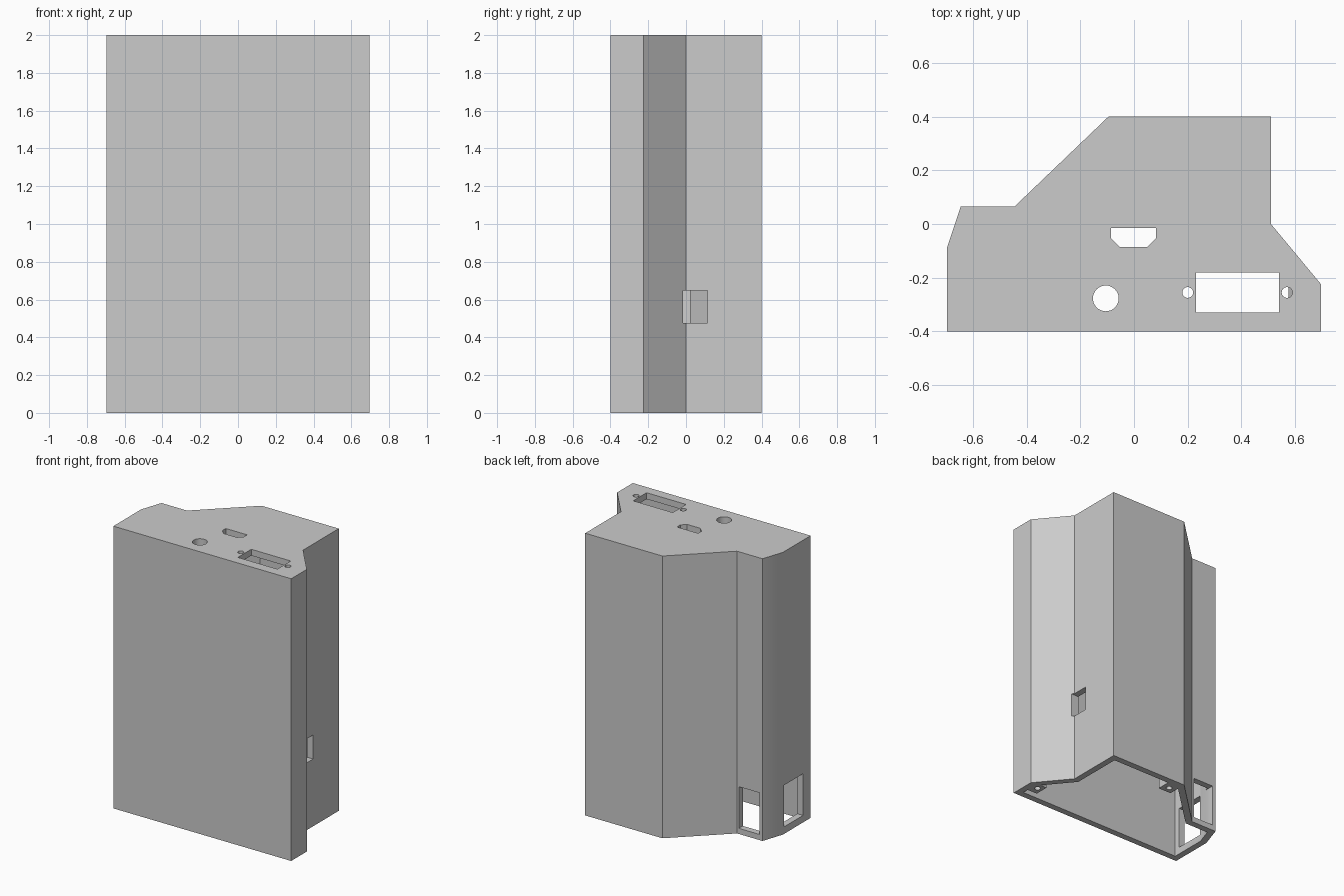
import bpy
import bmesh
import math
from mathutils import Vector

if "Cube" in bpy.data.objects:
    bpy.data.objects.remove(bpy.data.objects["Cube"])

HEIGHT, WALL = 2.0, 0.045

grey = bpy.data.materials.new("matte grey plastic")
grey.use_nodes = True
grey.diffuse_color = (0.6, 0.6, 0.6, 1)
grey.node_tree.nodes["Principled BSDF"].inputs["Base Color"].default_value = (0.6, 0.6, 0.6, 1)


def prism(name, points, z0, z1):
    """Extrude a plan outline between two heights."""
    bm = bmesh.new()
    face = bm.faces.new([bm.verts.new((x, y, z0)) for x, y in points])
    top = bmesh.ops.extrude_face_region(bm, geom=[face])["geom"]
    moved = [v for v in top if isinstance(v, bmesh.types.BMVert)]
    bmesh.ops.translate(bm, verts=moved, vec=(0, 0, z1 - z0))
    bmesh.ops.recalc_face_normals(bm, faces=bm.faces)
    mesh = bpy.data.meshes.new(name)
    bm.to_mesh(mesh)
    bm.free()
    mesh.materials.append(grey)
    obj = bpy.data.objects.new(name, mesh)
    bpy.context.collection.objects.link(obj)
    return obj


def rect(x0, x1, y0, y1):
    return [(x0, y0), (x1, y0), (x1, y1), (x0, y1)]


def circle(x, y, r, sides=32):
    angles = [math.tau * i / sides for i in range(sides)]
    return [(x + r * math.cos(a), y + r * math.sin(a)) for a in angles]


def inset(points, dist):
    """Offset a counter-clockwise outline inwards by an even distance."""
    pts = [Vector(p) for p in points]
    result = []
    for i, p in enumerate(pts):
        a = (p - pts[i - 1]).normalized()
        b = (pts[(i + 1) % len(pts)] - p).normalized()
        na, nb = Vector((-a.y, a.x)), Vector((-b.y, b.x))
        result.append(p + (na + nb) * dist / (1 + na.dot(nb)))
    return result


def combine(target, tool, operation):
    """Apply a boolean and discard the tool."""
    tool.hide_render = True
    mod = target.modifiers.new(operation.lower(), "BOOLEAN")
    mod.operation, mod.object, mod.solver = operation, tool, "EXACT"
    bpy.context.view_layer.objects.active = target
    bpy.ops.object.modifier_apply(modifier=mod.name)
    bpy.data.objects.remove(tool)


# Hollow housing, open at the bottom
outline = [(-0.697, -0.4), (0.697, -0.4), (0.697, -0.225), (0.51, 0), (0.51, 0.4),
           (-0.095, 0.4), (-0.445, 0.065), (-0.645, 0.065), (-0.697, -0.09)]
housing = prism("housing", outline, 0, HEIGHT)
combine(housing, prism("cavity", inset(outline, WALL), -0.1, HEIGHT - WALL), "DIFFERENCE")

# Screw bosses at the rim, with tops sloping up into the walls
for area, axis, screw in ((rect(0.575, 0.665, -0.31, -0.21), 0, (0.615, -0.255)),
                          (rect(-0.095, 0.005, 0.26, 0.375), 1, (-0.045, 0.305))):
    boss = prism("screw_boss", area, 0, 0.2)
    free_edge = min(p[axis] for p in area)
    for v in boss.data.vertices:
        if v.co.z > 0.1 and abs(v.co[axis] - free_edge) < 0.001:
            v.co.z = 0.06
    combine(housing, boss, "UNION")
    combine(housing, prism("screw_hole", circle(*screw, 0.02), -0.1, 0.05), "DIFFERENCE")

# Connector openings through the top
display_port = [(-0.085, -0.015), (-0.085, -0.053), (-0.053, -0.085),
                (0.05, -0.085), (0.082, -0.053), (0.082, -0.015)]
for points in (display_port, rect(0.23, 0.54, -0.33, -0.18), circle(-0.105, -0.277, 0.048),
               circle(0.2, -0.255, 0.02), circle(0.57, -0.255, 0.02)):
    combine(housing, prism("top_cutter", points, HEIGHT - 0.15, HEIGHT + 0.1), "DIFFERENCE")

# Openings in the side walls
for points, z0, z1 in ((rect(-0.62, -0.46, -0.02, 0.1), 0.04, 0.335),
                       (rect(-0.8, -0.6, -0.315, -0.1), 0.05, 0.345),
                       (rect(0.4, 0.6, -0.016, 0.113), 0.477, 0.647)):
    combine(housing, prism("side_cutter", points, z0, z1), "DIFFERENCE")

# Soften the shallow corner and round holes only
bpy.ops.object.select_all(action="DESELECT")
housing.select_set(True)
bpy.context.view_layer.objects.active = housing
bpy.ops.object.shade_smooth_by_angle(angle=math.radians(30))
